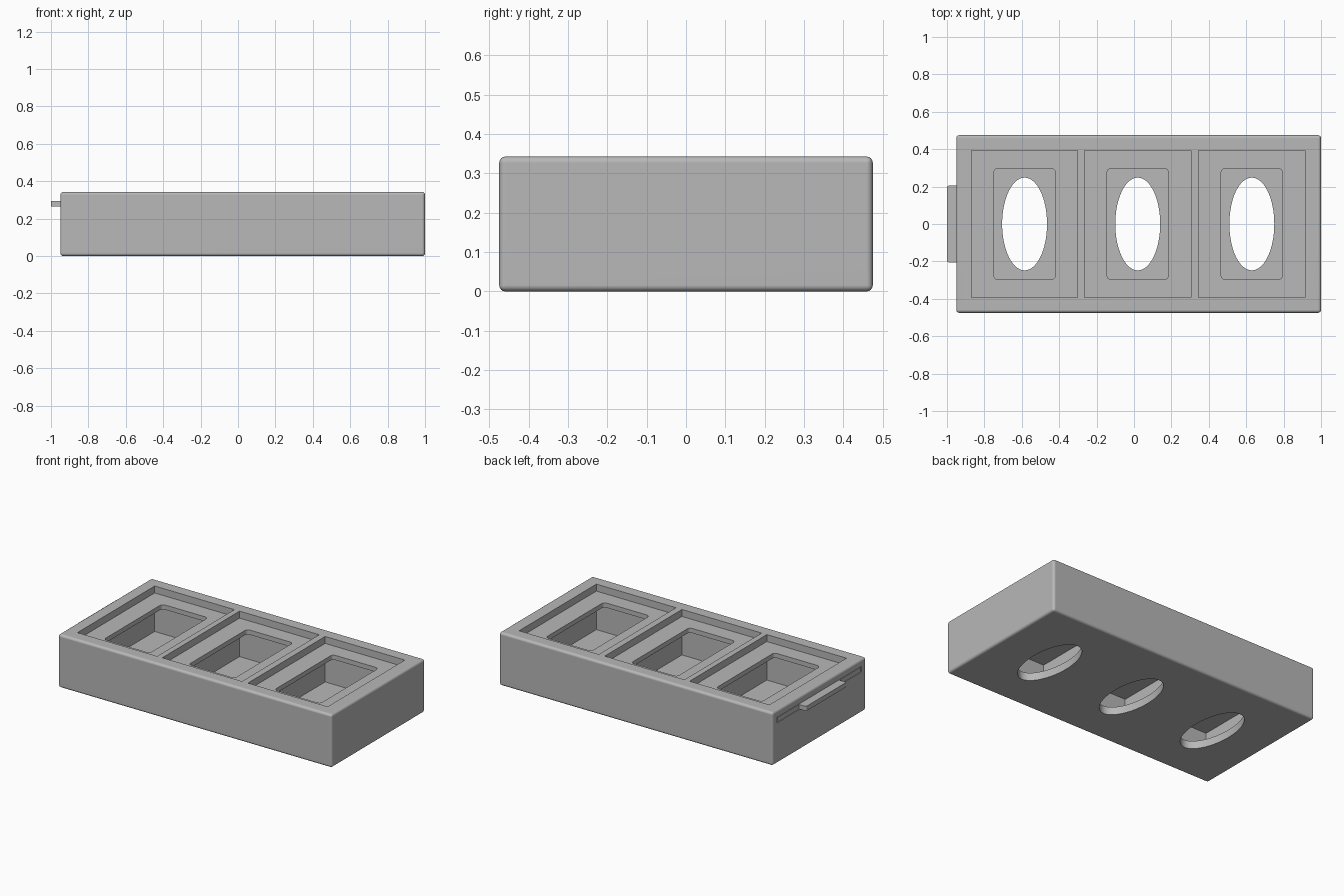
import bpy
import bmesh
from math import radians
from mathutils import Matrix

old = bpy.data.objects.get("Cube")
if old:
    bpy.data.objects.remove(old, do_unlink=True)

grey = bpy.data.materials.new("matte grey")
grey.use_nodes = True
colour = (0.48, 0.48, 0.48, 1)
grey.diffuse_color = colour
grey.node_tree.nodes["Principled BSDF"].inputs["Base Color"].default_value = colour


def finish(name, bm):
    bmesh.ops.recalc_face_normals(bm, faces=bm.faces)
    mesh = bpy.data.meshes.new(name)
    bm.to_mesh(mesh)
    bm.free()
    mesh.materials.append(grey)
    obj = bpy.data.objects.new(name, mesh)
    bpy.context.collection.objects.link(obj)
    return obj


def block(name, x, y, z, radius=0, upright_only=False):
    """Box between (min, max) pairs, with optional rounded edges."""
    bm = bmesh.new()
    size = [b - a for a, b in (x, y, z)]
    centre = [(a + b) / 2 for a, b in (x, y, z)]
    bmesh.ops.create_cube(bm, size=1)
    bmesh.ops.scale(bm, vec=size, verts=bm.verts)
    bmesh.ops.translate(bm, vec=centre, verts=bm.verts)
    if radius:
        edges = [e for e in bm.edges if not upright_only
                 or abs(e.verts[0].co.z - e.verts[1].co.z) > 0.001]
        bmesh.ops.bevel(bm, geom=edges, offset=radius, segments=4,
                        profile=0.5, affect='EDGES')
    return finish(name, bm)


def oval(name, x, rx, ry, depth):
    bm = bmesh.new()
    bmesh.ops.create_cone(bm, cap_ends=True, segments=64, radius1=1,
                          radius2=1, depth=depth,
                          matrix=Matrix.Translation((x, 0, 0))
                          @ Matrix.Diagonal((rx, ry, 1, 1)))
    return finish(name, bm)


def combine(target, other, operation='DIFFERENCE'):
    mod = target.modifiers.new("Cut", 'BOOLEAN')
    mod.operation = operation
    mod.solver = 'EXACT'
    mod.object = other
    bpy.context.view_layer.objects.active = target
    bpy.ops.object.modifier_apply(modifier=mod.name)
    bpy.data.objects.remove(other, do_unlink=True)


def shade(obj):
    bpy.ops.object.select_all(action='DESELECT')
    obj.select_set(True)
    bpy.context.view_layer.objects.active = obj
    bpy.ops.object.shade_smooth_by_angle(angle=radians(35))
    obj.modifiers.new("Even Shading", 'WEIGHTED_NORMAL').keep_sharp = True


def both(v):
    return (-v, v)


def around(c, v):
    return (c - v, c + v)


# Tray body, and the sliding plate with its pull tab
body = block("tray_body", (-0.95, 1), both(0.475), (0, 0.343), 0.016)
plate = block("sliding_plate", (-0.949, 0.945), both(0.422), (0.265, 0.295))
tab = block("pull_tab", (-1, -0.93), both(0.205), (0.265, 0.295), 0.01, True)
combine(plate, tab, 'UNION')

# Slot for the plate, open at one end
combine(body, block("slot_cutter", (-1.1, 0.95), both(0.43), (0.262, 0.298)))

# Three wells: open box above an oval hole, framed by the plate opening
for x in (-0.585, 0.02, 0.63):
    combine(body, block("well_cutter", around(x, 0.284), both(0.393), (0.05, 0.5)))
    combine(body, oval("hole_cutter", x, 0.12, 0.248, 0.2))
    combine(plate, block("window_cutter", around(x, 0.164), both(0.297),
                         (0.2, 0.4), 0.022, True))

for obj in (body, plate):
    shade(obj)
